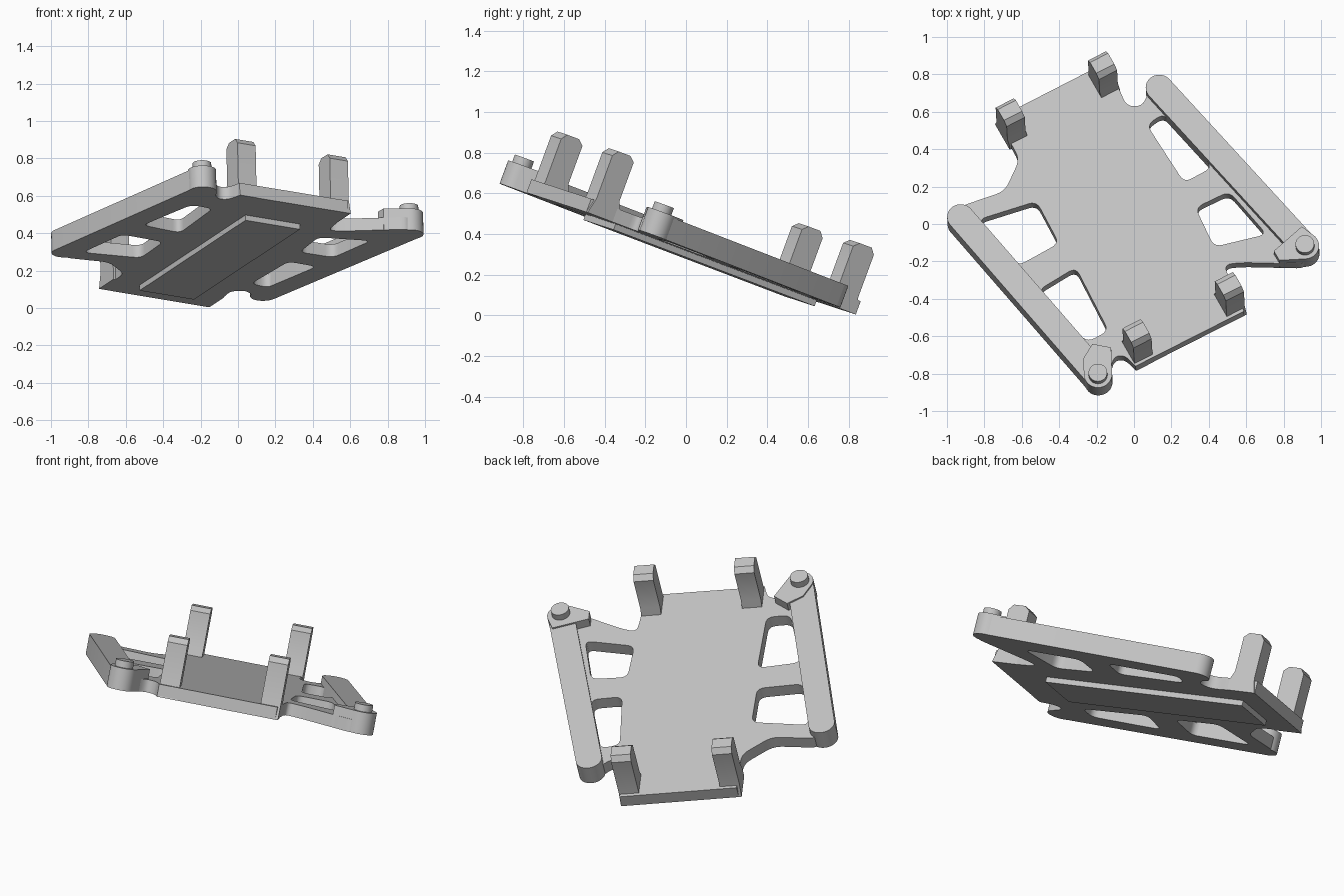
import bpy, bmesh, math
from mathutils import Matrix, Vector
from mathutils.geometry import convex_hull_2d

if "Cube" in bpy.data.objects:
    bpy.data.objects.remove(bpy.data.objects["Cube"], do_unlink=True)

# One light grey plastic
grey = bpy.data.materials.new("light_grey")
grey.use_nodes = True
GREY = (0.55, 0.55, 0.55, 1)
grey.diffuse_color = GREY
grey.node_tree.nodes["Principled BSDF"].inputs["Base Color"].default_value = GREY

# The whole bracket leans; the plate is also turned within that plane
ANGLE = math.radians(20.2)
TILT = (Matrix.Translation((0, 0, 0.315)) @ Matrix.Rotation(-ANGLE, 4, 'X')
        @ Matrix.Rotation(-0.02, 4, 'Y'))
PLATE = TILT @ Matrix.Translation((-0.07, 0.027, 0)) @ Matrix.Rotation(math.radians(28.2), 4, 'Z')
parts = []


def plan(points, level):
    """Turn plan positions at a given height into positions in the leaning plane."""
    return [Vector((x, (y - level * math.sin(ANGLE)) / math.cos(ANGLE))) for x, y in points]


def rounded(points, radius, steps=5):
    """Round every corner of a polygon."""
    out = []
    for i, p in enumerate(points):
        a, b = points[i - 1] - p, points[(i + 1) % len(points)] - p
        start = p + a.normalized() * min(radius, a.length * 0.45)
        end = p + b.normalized() * min(radius, b.length * 0.45)
        for k in range(steps + 1):
            t = k / steps
            out.append(start * (1 - t) ** 2 + p * 2 * t * (1 - t) + end * t * t)
    return out


def circle(centre, radius, count=32):
    return [centre + Vector((math.cos(k * math.tau / count), math.sin(k * math.tau / count))) * radius
            for k in range(count)]


def hull(points):
    return [points[i] for i in convex_hull_2d(points)]


def solid(name, ring, push, matrix):
    """Extrude a ring of 3D points along a vector."""
    mesh = bpy.data.meshes.new(name)
    bm = bmesh.new()
    face = bm.faces.new([bm.verts.new(p) for p in ring])
    new = bmesh.ops.extrude_face_region(bm, geom=[face])["geom"]
    bmesh.ops.translate(bm, vec=push, verts=[v for v in new if isinstance(v, bmesh.types.BMVert)])
    bmesh.ops.recalc_face_normals(bm, faces=bm.faces)
    bm.to_mesh(mesh)
    bm.free()
    obj = bpy.data.objects.new(name, mesh)
    bpy.context.collection.objects.link(obj)
    obj.matrix_world = matrix
    mesh.materials.append(grey)
    parts.append(obj)
    return obj


def slab(name, outline, low, high, matrix=TILT):
    return solid(name, [(p.x, p.y, low) for p in outline], (0, 0, high - low), matrix)


# Plate with side webs, as one outline
THICK = 0.07
outline = plan([(0.01, -0.76), (0.59, -0.47), (0.48, -0.22), (0.58, -0.21), (0.92, -0.22),
                (0.92, -0.15), (0.14, 0.72), (0.09, 0.74), (0.05, 0.63), (-0.04, 0.63),
                (-0.08, 0.73), (-0.157, 0.86), (-0.73, 0.57), (-0.61, 0.35), (-0.69, 0.18),
                (-0.93, 0.10), (-0.92, 0.03), (-0.19, -0.83), (-0.13, -0.81),
                (-0.11, -0.71), (-0.05, -0.70)], THICK)
sharp = (0, 1, 11, 12)
soft = []
for i, p in enumerate(outline):
    if i in sharp:
        soft.append(p)
    else:
        trio = [outline[i - 1], p, outline[(i + 1) % len(outline)]]
        soft += rounded(trio, 0.05)[6:12]
frame = slab("plate_and_webs", soft, 0, THICK)

# Window openings in the webs
windows = [
    [(0.07, 0.53), (0.16, 0.59), (0.42, 0.30), (0.27, 0.22)],
    [(0.33, 0.085), (0.51, 0.17), (0.71, -0.06), (0.43, -0.125)],
    [(-0.83, 0.03), (-0.52, 0.125), (-0.40, -0.10), (-0.62, -0.22)],
    [(-0.51, -0.35), (-0.31, -0.23), (-0.135, -0.57), (-0.25, -0.63)],
]
for window in windows:
    cutter = slab("window_cutter", rounded(plan(window, THICK), 0.045), -0.1, 0.2)
    parts.remove(cutter)
    cutter.hide_render = True
    cutter.hide_viewport = True
    cutter.display_type = 'WIRE'
    cut = frame.modifiers.new("window", 'BOOLEAN')
    cut.operation = 'DIFFERENCE'
    cut.solver = 'EXACT'
    cut.object = cutter
bpy.context.view_layer.update()
depsgraph = bpy.context.evaluated_depsgraph_get()
cut_mesh = bpy.data.meshes.new_from_object(frame.evaluated_get(depsgraph))
frame.modifiers.clear()
frame.data = cut_mesh
for obj in [o for o in bpy.data.objects if o.name.startswith("window_cutter")]:
    bpy.data.objects.remove(obj, do_unlink=True)

# Side arms, each with a raised boss and a pin at one end
arms = {
    "left": ((0.137, 0.73), (0.917, -0.125), [(0.90, -0.02), (0.75, -0.15), (0.78, -0.20)]),
    "right": ((-0.925, 0.045), (-0.19, -0.805), [(-0.12, -0.66), (-0.22, -0.64), (-0.27, -0.72)]),
}
for side, (plain, pin, corners) in arms.items():
    start, end = plan([plain, pin], 0.115)
    slab(side + "_arm", hull(circle(start, 0.072) + circle(end, 0.072)), 0, 0.113)
    slab(side + "_boss", hull(circle(end, 0.075) + plan(corners, 0.12)), 0, 0.122)
    slab(side + "_pin", circle(plan([pin], 0.125)[0], 0.05), 0.11, 0.16)

# Four upright clips at the plate corners, with a flared foot
clip = [(0.80, 0), (0.78, 0.08), (0.78, 0.305), (0.755, 0.335), (0.685, 0.335),
        (0.655, 0.31), (0.655, 0.11), (0.635, THICK - 0.005), (0.635, 0)]
for end, end_name in ((-1, "front"), (1, "back")):
    for inner, side in ((-0.335, "right"), (0.225, "left")):
        solid(f"{end_name}_{side}_clip", [(inner, end * v, w) for v, w in clip],
              (0.11, 0, 0), PLATE)

# Raised pad under the plate
pad = [Vector(p) for p in ((-0.165, -0.54), (0.165, -0.54), (0.165, 0.66), (-0.165, 0.66))]
slab("underside_pad", pad, -0.03, 0.01, PLATE)

# Smooth round walls, keep edges sharp
bpy.ops.object.select_all(action='DESELECT')
for obj in parts:
    obj.select_set(True)
bpy.context.view_layer.objects.active = frame
bpy.ops.object.shade_smooth_by_angle(angle=math.radians(30))
